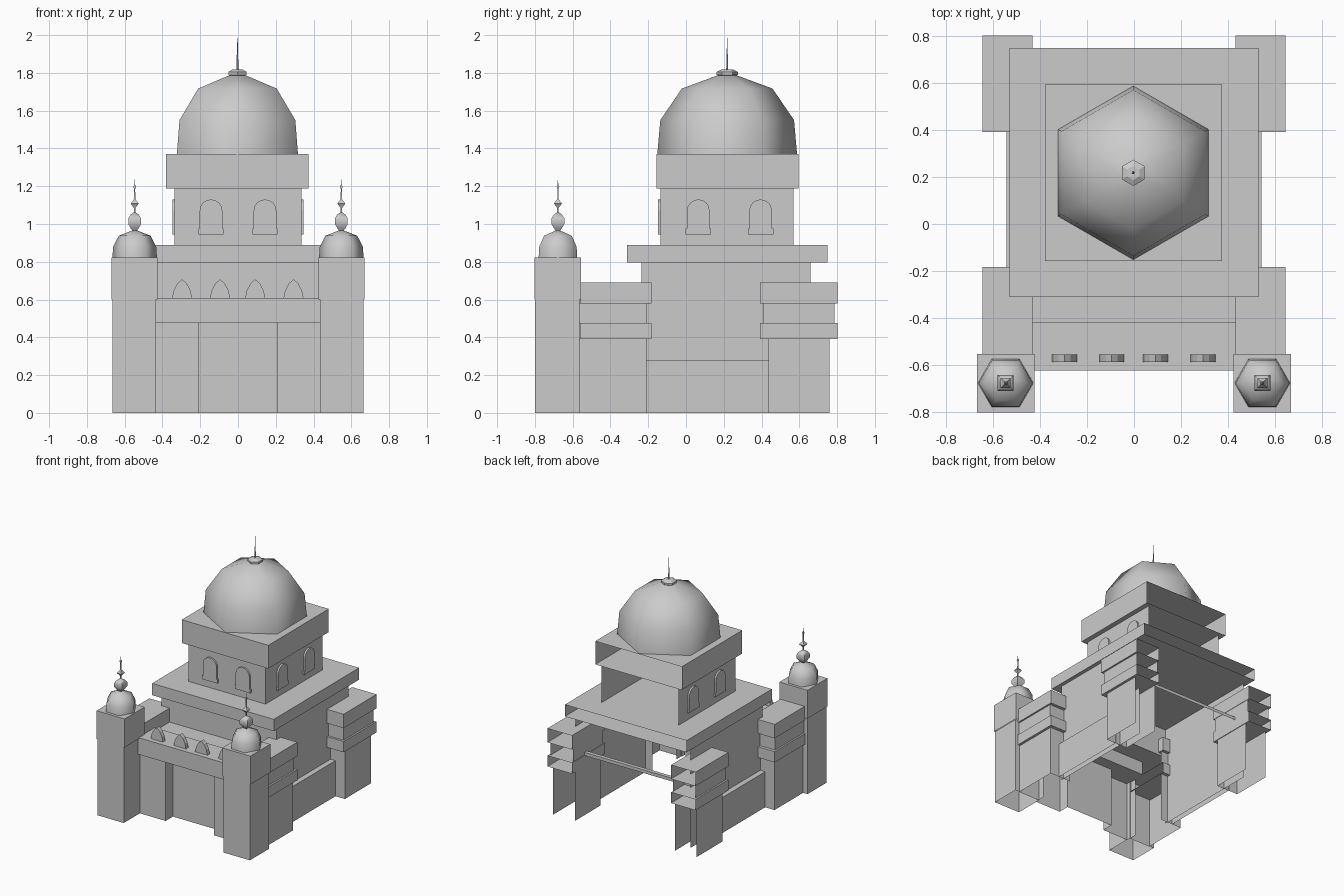
import bpy, bmesh, math
from mathutils import Vector

if "Cube" in bpy.data.objects:
    bpy.data.objects.remove(bpy.data.objects["Cube"])

stone = bpy.data.materials.new("grey stone")
stone.use_nodes = True
stone.diffuse_color = (0.6, 0.6, 0.6, 1)
stone.node_tree.nodes["Principled BSDF"].inputs["Base Color"].default_value = (0.6, 0.6, 0.6, 1)

SIDES = {"back": Vector((0, 1, 0)), "front": Vector((0, -1, 0)), "bottom": Vector((0, 0, -1)),
         "top": Vector((0, 0, 1)), "left": Vector((1, 0, 0)), "right": Vector((-1, 0, 0))}


def finish(name, bm):
    bmesh.ops.recalc_face_normals(bm, faces=bm.faces)
    mesh = bpy.data.meshes.new(name)
    bm.to_mesh(mesh)
    bm.free()
    mesh.materials.append(stone)
    ob = bpy.data.objects.new(name, mesh)
    bpy.context.collection.objects.link(ob)
    return ob


def smooth(ob, degrees):
    bpy.ops.object.select_all(action="DESELECT")
    ob.select_set(True)
    bpy.context.view_layer.objects.active = ob
    bpy.ops.object.shade_smooth_by_angle(angle=math.radians(degrees))


def shell(name, xs, ys, zs, missing=("bottom",)):
    """Box between the given limits, without the missing sides."""
    bm = bmesh.new()
    bmesh.ops.create_cube(bm, size=1)
    gone = [f for f in bm.faces if any(f.normal.dot(SIDES[m]) > 0.9 for m in missing)]
    bmesh.ops.delete(bm, geom=gone, context="FACES")
    xs = sorted(xs)
    for v in bm.verts:
        v.co = [lim[0] if c < 0 else lim[1] for c, lim in zip(v.co, (xs, ys, zs))]
    finish(name, bm)


def turned(name, profile, sides, centre, turn=0.0, angle=None):
    """Stack of regular rings (radius, height) round a vertical axis."""
    bm = bmesh.new()
    rings = []
    for r, z in profile:
        ring = []
        for i in range(sides):
            a = turn + i * math.tau / sides
            ring.append(bm.verts.new((centre[0] + r * math.cos(a), centre[1] + r * math.sin(a), z)))
        rings.append(ring)
    for low, high in zip(rings, rings[1:]):
        for i in range(sides):
            j = (i + 1) % sides
            bm.faces.new((low[i], low[j], high[j], high[i]))
    bm.faces.new(rings[-1])
    ob = finish(name, bm)
    if angle:
        smooth(ob, angle)


def extrude(name, outlines, place, depth):
    """Extrude flat outlines by depth along the placed direction."""
    bm = bmesh.new()
    for pts in outlines:
        near = [bm.verts.new(place(u, v, 0)) for u, v in pts]
        far = [bm.verts.new(place(u, v, depth)) for u, v in pts]
        bm.faces.new(near)
        bm.faces.new(far[::-1])
        for i in range(len(pts)):
            j = (i + 1) % len(pts)
            bm.faces.new((near[i], near[j], far[j], far[i]))
    finish(name, bm)


def window(name, place):
    """Raised arched panel standing on a wider sill."""
    panel = [(-0.06, 0.03), (0.06, 0.03)]
    for i in range(9):
        a = math.pi * i / 8
        panel.append((0.06 * math.cos(a), 0.125 + 0.06 * math.sin(a)))
    sill = [(-0.067, 0), (0.067, 0), (0.067, 0.03), (-0.067, 0.03)]
    extrude(name, [panel, sill], place, 0.013)


CENTRE = (-0.003, 0.218)

# Upper storeys, open at the rear
shell("neck", (-0.5, 0.5), (-0.235, 0.658), (0.56, 0.795), ("bottom", "back", "top"))
shell("roof_slab", (-0.53, 0.53), (-0.312, 0.75), (0.795, 0.888), ("back",))
shell("drum", (-0.335, 0.335), (-0.135, 0.57), (0.888, 1.187), ("bottom", "back", "top"))
shell("drum_cornice", (-0.38, 0.374), (-0.157, 0.595), (1.187, 1.37), ("back",))

# Main dome with cap and spike
turned("main_dome", [(0.37, 1.37), (0.354, 1.55), (0.24, 1.717), (0.05, 1.787)],
       6, CENTRE, math.pi / 6, 70)
turned("dome_cap", [(0.035, 1.78), (0.056, 1.79), (0.056, 1.805), (0.03, 1.818)],
       6, CENTRE, math.pi / 6)
turned("dome_spike", [(0.006, 1.815), (0.001, 1.985)], 6, CENTRE)

# Drum windows
for x in (-0.143, 0.143):
    window("front_window", lambda u, v, d, x=x: (x + u, -0.135 - d, 0.945 + v))
for s in (-1, 1):
    for y in (0.065, 0.395):
        window("side_window", lambda u, v, d, s=s, y=y: (s * (0.335 + d), y + u, 0.945 + v))

# Entrance front: recessed doorway, parapet and roof behind it
shell("doorway_wall", (-0.21, 0.21), (-0.51, -0.5), (0, 0.475),
      ("bottom", "back", "top", "left", "right"))
shell("parapet", (-0.434, 0.434), (-0.625, -0.42), (0.475, 0.607), ())
shell("porch_roof", (-0.434, 0.434), (-0.42, -0.235), (0.5, 0.58),
      ("bottom", "back", "front", "left", "right"))
shell("rear_rail", (-0.5, 0.5), (0.61, 0.64), (0.47, 0.495), ("bottom", "front"))

# Pointed crests on the parapet
crest = [(-0.053, 0), (-0.045, 0.04), (-0.025, 0.078), (0, 0.1),
         (0.025, 0.078), (0.045, 0.04), (0.053, 0)]
for x in (-0.296, -0.095, 0.091, 0.294):
    extrude("parapet_crest", [crest], lambda u, v, d, x=x: (x + u, -0.588 + d, 0.607 + v), 0.031)

for s, side, inner in ((1, "left", "right"), (-1, "right", "left")):
    def span(a, b):
        return (s * a, s * b)

    # Side walls with a projecting base
    shell(side + "_door_pier", span(0.21, 0.44), (-0.6, -0.51), (0, 0.475), ("bottom", "back", "top"))
    ends = ("bottom", "back", "front", inner)
    shell(side + "_wall", span(0.45, 0.5), (-0.235, 0.658), (0, 0.56), ends + ("top",))
    shell(side + "_wall_base", span(0.5, 0.543), (-0.21, 0.44), (0, 0.28), ends)

    # Stepped corner blocks: front ones open inwards, rear ones open at the back
    for part, hidden, low, mid, ledge in (
            ("front_block", inner, (-0.57, -0.21), (-0.57, -0.207), (-0.56, -0.183)),
            ("rear_block", "back", (0.437, 0.76), (0.41, 0.785), (0.393, 0.803))):
        name = side + "_" + part
        tube = (hidden, "bottom", "top")
        shell(name, span(0.437, 0.625), low, (0, 0.39), tube)
        shell(name + "_lower_ledge", span(0.432, 0.645), ledge, (0.39, 0.475), (hidden,))
        shell(name + "_middle", span(0.435, 0.632), mid, (0.475, 0.58), tube)
        shell(name + "_upper_ledge", span(0.432, 0.645), ledge, (0.58, 0.69),
              ("back",) if hidden == "back" else ())

    # Corner tower with small dome and beaded finial
    shell(side + "_tower", span(0.435, 0.664), (-0.8, -0.565), (0, 0.6), ("bottom", "top"))
    shell(side + "_tower_head", span(0.425, 0.67), (-0.803, -0.555), (0.6, 0.823))
    axis = (s * 0.547, -0.678)
    turned(side + "_tower_dome", [(0.118, 0.823), (0.114, 0.88), (0.084, 0.938), (0.012, 0.966)],
           6, axis, 0, 70)
    turned(side + "_finial", [(0.012, 0.96), (0.03, 0.978), (0.048, 1.0), (0.048, 1.03), (0.03, 1.05),
                              (0.006, 1.062), (0.006, 1.085), (0.03, 1.108), (0.005, 1.132),
                              (0.004, 1.185), (0.01, 1.197), (0.003, 1.209), (0.001, 1.235)],
           4, axis, math.pi / 4, 50)
